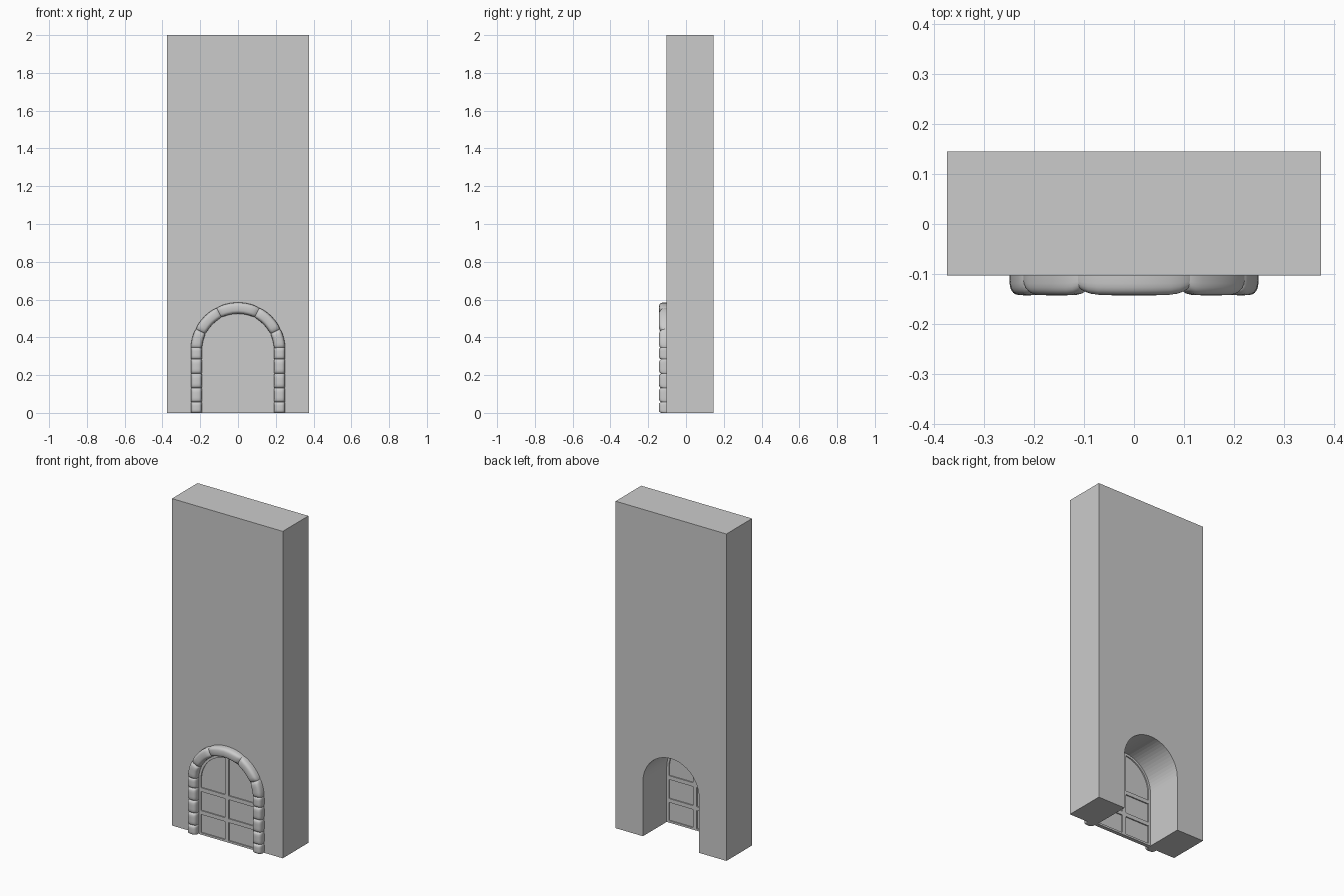
import bpy, bmesh
from math import sin, cos, pi, radians

if "Cube" in bpy.data.objects:
    bpy.data.objects.remove(bpy.data.objects["Cube"])

SPRING = 0.335            # height where the arch begins
R_IN, R_OUT = 0.19, 0.25
FRONT, BACK = -0.103, 0.145


def finish(name, bm, smooth=False):
    bmesh.ops.recalc_face_normals(bm, faces=bm.faces)
    me = bpy.data.meshes.new(name)
    bm.to_mesh(me)
    bm.free()
    ob = bpy.data.objects.new(name, me)
    bpy.context.collection.objects.link(ob)
    if smooth:
        bpy.context.view_layer.objects.active = ob
        ob.select_set(True)
        bpy.ops.object.shade_smooth_by_angle(angle=radians(50))
        ob.select_set(False)
    return ob


def arch(r, base=0.0, n=32):
    """Door outline from bottom right, over the arch, to bottom left."""
    arc = [(r * cos(pi * i / n), SPRING + r * sin(pi * i / n)) for i in range(n + 1)]
    return [(r, base)] + arc + [(-r, base)]


def slab(name, outline, y0, y1):
    """Extrude an x-z outline from y0 to y1."""
    bm = bmesh.new()
    f = bm.faces.new([bm.verts.new((x, y0, z)) for x, z in outline])
    ext = bmesh.ops.extrude_face_region(bm, geom=[f])
    vs = [v for v in ext["geom"] if isinstance(v, bmesh.types.BMVert)]
    bmesh.ops.translate(bm, verts=vs, vec=(0, y1 - y0, 0))
    return finish(name, bm)


def box(name, x0, x1, z0, z1, y0, y1):
    return slab(name, [(x0, z0), (x1, z0), (x1, z1), (x0, z1)], y0, y1)


def path(s):
    """Point function on the surround: s<0 is down the leg, s>=0 is arch angle."""
    if s < 0:
        return lambda r: (r, SPRING + s)
    return lambda r: (r * cos(s), SPRING + r * sin(s))


def stone(name, place, t0, t1, side=1):
    """Pillow-shaped stone: rounded section swept between t0 and t1."""
    bm = bmesh.new()
    mid, half, depth = (R_IN + R_OUT) / 2, (R_OUT - R_IN) / 2, 0.04
    steps = [(0, .72), (.03, .82), (.09, .93), (.18, .99), (.34, 1), (.5, 1),
             (.66, 1), (.82, .99), (.91, .93), (.97, .82), (1, .72)]
    rings = []
    for t, k in steps:
        ring = []
        for i in range(15):
            a = pi * i / 14
            c, s = cos(a), sin(a)
            u = abs(c) ** 0.6 * (1 if c > 0 else -1)
            x, z = place(t0 + (t1 - t0) * t)(mid + half * u * (0.6 + 0.4 * k))
            ring.append(bm.verts.new((side * x, FRONT - depth * max(s, 0) ** 0.6 * k, z)))
        rings.append(ring)
    for a, b in zip(rings, rings[1:]):
        for i in range(15):
            j = (i + 1) % 15
            bm.faces.new((a[i], a[j], b[j], b[i]))
    bm.faces.new(rings[0])
    bm.faces.new(rings[-1])
    finish(name, bm, True)


# Wall with arched passage
slab("wall", [(-0.375, 0), (-0.375, 2), (0.375, 2), (0.375, 0)] + arch(R_IN), FRONT, BACK)

# Door: thin panel, border and crossing bars on both faces
Y0, Y1 = -0.108, -0.085
slab("door_panel", arch(R_IN), -0.101, -0.092)
slab("door_border", arch(R_IN) + arch(R_IN - 0.014)[::-1], Y0, Y1)
box("door_bottom_rail", -0.18, 0.18, 0, 0.012, Y0, Y1)
box("door_centre_bar", -0.012, 0.012, 0, 0.52, Y0, Y1)
for i, z in enumerate((0.135, 0.275)):
    box(f"door_rail_{i}", -0.185, 0.185, z - 0.012, z + 0.012, Y0, Y1)

# Stone surround: straight legs, curved arch stones and keystone
leg = [0, 0.057, 0.132, 0.208, 0.284, SPRING + 0.012]
bends = [radians(a) for a in (2, 26, 63)]
for side, tag in ((1, "right"), (-1, "left")):
    for i, (a, b) in enumerate(zip(leg, leg[1:])):
        stone(f"{tag}_leg_stone_{i}", lambda z: (lambda r: (r, z)), a, b, side)
    for i, (a, b) in enumerate(zip(bends, bends[1:])):
        stone(f"{tag}_arch_stone_{i}", path, a, b, side)
stone("keystone", path, radians(63), radians(117))
